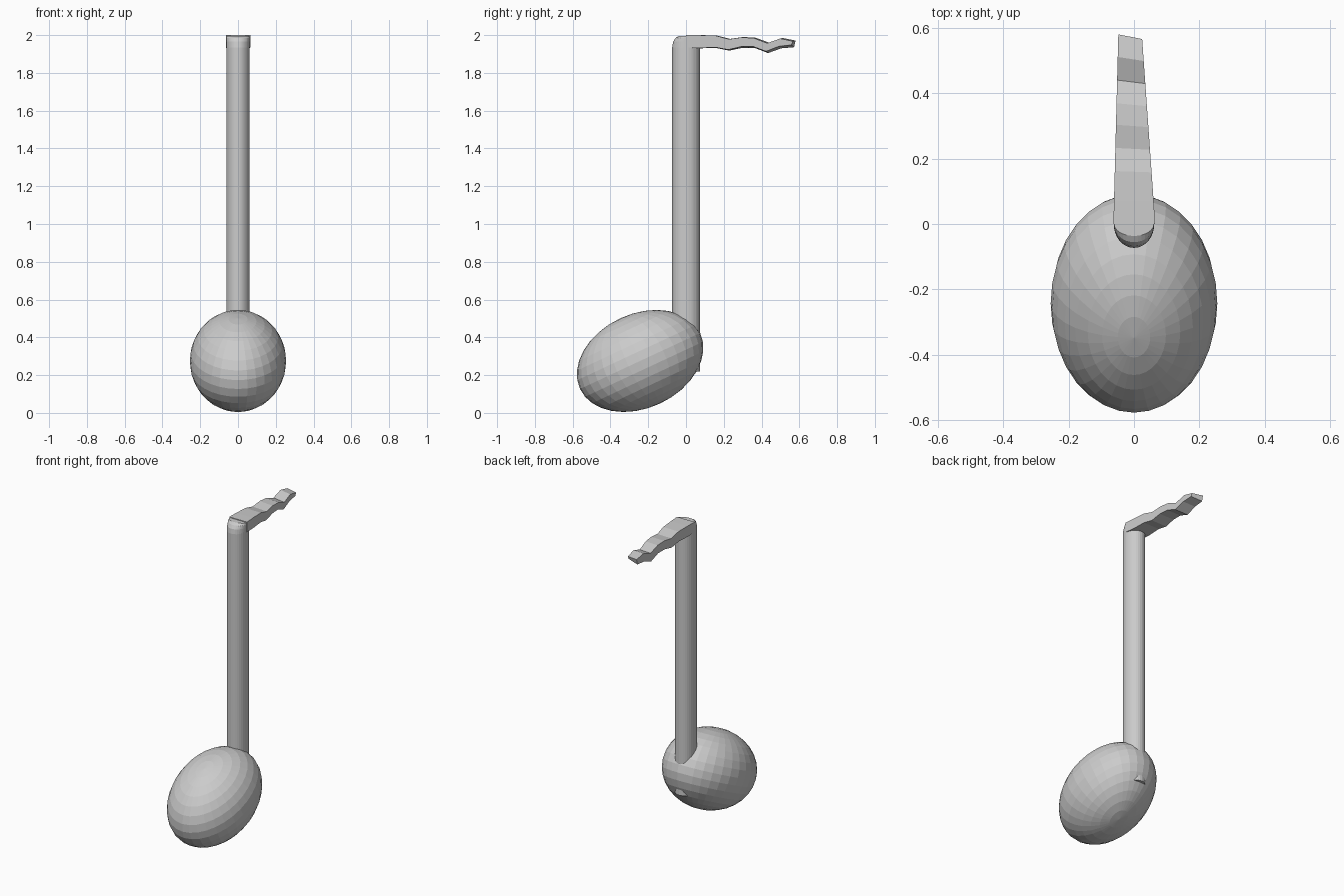
import bpy, bmesh
from math import cos, sin, pi, radians

if "Cube" in bpy.data.objects:
    bpy.data.objects.remove(bpy.data.objects["Cube"])


def loft(name, rings):
    """Skin a list of equal-length vertex rings and cap both ends."""
    bm = bmesh.new()
    loops = [[bm.verts.new(p) for p in ring] for ring in rings]
    n = len(loops[0])
    for a, b in zip(loops, loops[1:]):
        for i in range(n):
            j = (i + 1) % n
            bm.faces.new((a[i], a[j], b[j], b[i]))
    bm.faces.new(loops[0][::-1])
    bm.faces.new(loops[-1])
    bmesh.ops.recalc_face_normals(bm, faces=bm.faces)
    mesh = bpy.data.meshes.new(name)
    bm.to_mesh(mesh)
    bm.free()
    obj = bpy.data.objects.new(name, mesh)
    bpy.context.collection.objects.link(obj)
    return obj


# Note head: tilted, flat-shaded ellipsoid
bpy.ops.mesh.primitive_uv_sphere_add(segments=32, ring_count=16, radius=1,
                                     location=(0, -0.243, 0.275))
head = bpy.context.object
head.name = "note_head"
head.scale = (0.255, 0.351, 0.249)
head.rotation_euler = (radians(25), 0, 0)


# Stem: oval column whose front edge rounds over at the top
def oval(z, front, side=1.0, n=32):
    ring = []
    for i in range(n):
        a = 2 * pi * i / n
        y = 0.073 * sin(a)
        ring.append((0.062 * side * cos(a), y * front if y < 0 else y, z))
    return ring


stem = loft("stem", [oval(0.22, 1), oval(1.935, 1), oval(1.965, 0.93),
                     oval(1.985, 0.76), oval(1.996, 0.5, 0.98)])

# Flag: wavy tapering strip, stations are (y, top z, bottom z)
stations = [(0.0, 2.0, 1.935), (0.07, 2.0, 1.93), (0.16, 1.998, 1.932),
            (0.23, 1.98, 1.918), (0.30, 1.99, 1.933), (0.365, 1.986, 1.932),
            (0.435, 1.96, 1.905), (0.505, 1.985, 1.93), (0.573, 1.971, 1.936)]
rings = []
for y, top, bottom in stations:
    t = y / 0.573
    left, right = -0.063 + 0.015 * t, 0.065 - 0.04 * t
    skew, lift = 0.007 * t, 0.012 * t
    rings.append([(left, y + skew, top), (right, y - skew, top - lift * 0.3),
                  (right, y - skew - 0.008 * t, bottom + lift),
                  (left, y + skew - 0.008 * t, bottom)])
flag = loft("flag", rings)
